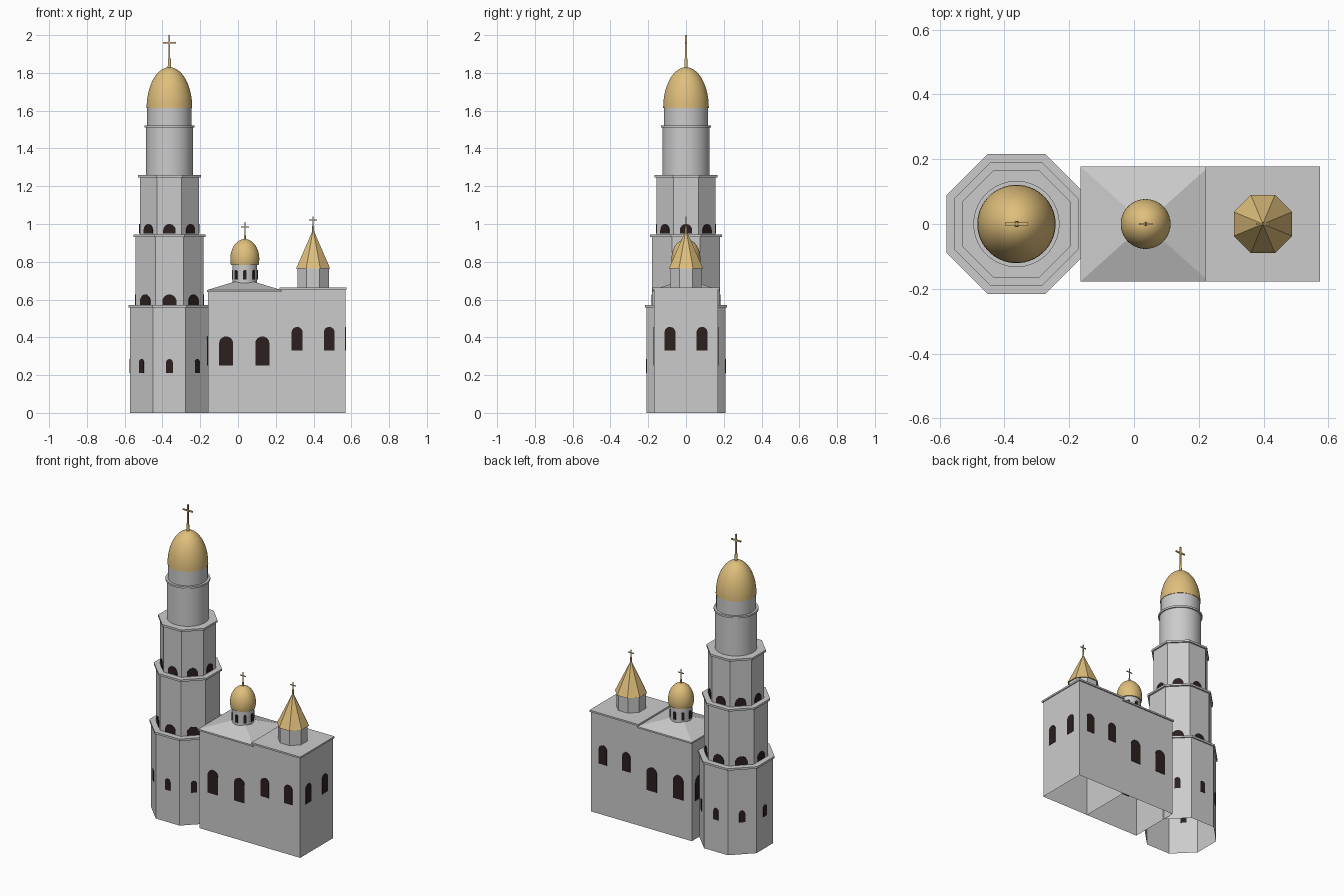
import bpy, bmesh
from math import sin, cos, pi
from mathutils import Matrix

if "Cube" in bpy.data.objects:
    bpy.data.objects.remove(bpy.data.objects["Cube"], do_unlink=True)


def material(name, rgb):
    m = bpy.data.materials.new(name)
    m.use_nodes = True
    m.diffuse_color = (*rgb, 1)
    m.node_tree.nodes["Principled BSDF"].inputs["Base Color"].default_value = (*rgb, 1)
    return m


STONE = material("grey stone", (0.6, 0.6, 0.6))
GOLD = material("dull gold", (0.74, 0.52, 0.2))
DARK = material("dark window", (0.025, 0.014, 0.014))


def finish(name, bm, mat, smooth=False):
    bmesh.ops.recalc_face_normals(bm, faces=bm.faces[:])
    mesh = bpy.data.meshes.new(name)
    bm.to_mesh(mesh)
    bm.free()
    mesh.materials.append(mat)
    ob = bpy.data.objects.new(name, mesh)
    bpy.context.collection.objects.link(ob)
    if smooth:
        bpy.ops.object.select_all(action="DESELECT")
        ob.select_set(True)
        bpy.context.view_layer.objects.active = ob
        bpy.ops.object.shade_smooth_by_angle(angle=pi / 6)
    return ob


def turned(name, cx, profile, mat, sides=48, open_base=False):
    """Stack rings of (radius, z); octagons are sized by their flat sides."""
    bm = bmesh.new()
    rings = []
    for r, z in profile:
        r /= cos(pi / sides) if sides == 8 else 1
        if r == 0:
            rings.append([bm.verts.new((cx, 0, z))] * sides)
            continue
        angles = [2 * pi * (i + 0.5) / sides for i in range(sides)]
        rings.append([bm.verts.new((cx + r * cos(a), r * sin(a), z)) for a in angles])
    for low, high in zip(rings, rings[1:]):
        for i in range(sides):
            j = (i + 1) % sides
            if high[i] is high[j]:
                bm.faces.new((low[i], low[j], high[i]))
            else:
                bm.faces.new((low[i], low[j], high[j], high[i]))
    if not open_base:
        bm.faces.new(rings[0][::-1])
    if profile[-1][0]:
        bm.faces.new(rings[-1])
    return finish(name, bm, mat, sides > 8)


def box(name, x0, x1, half_y, z0, z1, mat, open_base=False):
    bm = bmesh.new()
    bmesh.ops.create_cube(bm, size=1)
    for v in bm.verts:
        v.co = ((x0 + x1) / 2 + v.co.x * (x1 - x0), v.co.y * 2 * half_y, z0 + (v.co.z + 0.5) * (z1 - z0))
    if open_base:
        base = [f for f in bm.faces if all(v.co.z < z0 + 0.001 for v in f.verts)]
        bmesh.ops.delete(bm, geom=base, context="FACES_ONLY")
    return finish(name, bm, mat)


def window(name, cx, angle, dist, offset, width, z0, z1):
    """Thin round-headed plate on a wall facing the given angle."""
    r = width / 2
    outline = [(-r, z0), (r, z0)]
    outline += [(r * cos(pi * i / 12), z1 - r + r * sin(pi * i / 12)) for i in range(13)]
    bm = bmesh.new()
    face = bm.faces.new([bm.verts.new((-0.003, offset + u, z)) for u, z in outline])
    ext = bmesh.ops.extrude_face_region(bm, geom=[face])["geom"]
    bmesh.ops.translate(bm, vec=(0.006, 0, 0), verts=[g for g in ext if isinstance(g, bmesh.types.BMVert)])
    place = Matrix.Translation((cx, 0, 0)) @ Matrix.Rotation(angle, 4, "Z") @ Matrix.Translation((dist, 0, 0))
    bmesh.ops.transform(bm, matrix=place, verts=bm.verts[:])
    return finish(name, bm, DARK)


def cross(name, cx, z0, z_neck, z_bar, z1, half, t):
    turned(name + "_neck", cx, [(2.4 * t, z0 - 0.01), (2 * t, z_neck)], GOLD, 16)
    box(name + "_post", cx - t, cx + t, t, z_neck, z1, GOLD)
    box(name + "_bar", cx - half, cx + half, t, z_bar - t, z_bar + t, GOLD)


def dome(name, cx, r, z_mid, top, drop):
    """Half ellipsoid, continued below its widest ring by the angle drop."""
    n = 16
    a = [-drop + (pi / 2 + drop) * i / n for i in range(n)]
    turned(name, cx, [(r * cos(t), z_mid + (top - z_mid) * sin(t)) for t in a] + [(0, top)], GOLD)


# Bell tower: octagonal tiers with cornices
TOWER = -0.363
tiers = [  # wall flat radius, cornice radius, base, top, window width, sill, head
    (0.208, 0.216, 0.0, 0.57, 0.036, 0.21, 0.285),
    (0.180, 0.191, 0.57, 0.945, 0.076, 0.572, 0.627),
    (0.157, 0.167, 0.945, 1.26, 0.066, 0.949, 1.0),
]
for n, (r, rc, z0, z1, w, sill, head) in enumerate(tiers, 1):
    turned(f"tower_tier_{n}", TOWER, [(r, z0), (r, z1 - 0.013)], STONE, 8, open_base=(n == 1))
    turned(f"tower_cornice_{n}", TOWER, [(rc, z1 - 0.013), (rc, z1)], STONE, 8)
    for i in range(8):
        window(f"tower_window_{n}_{i}", TOWER, i * pi / 4, r, 0, w, sill, head)

# Round belfry, main dome and cross
turned("belfry_drum", TOWER, [(0.125, 1.26), (0.125, 1.51)], STONE)
turned("belfry_ring", TOWER, [(0.133, 1.51), (0.133, 1.522)], STONE)
turned("dome_drum", TOWER, [(0.118, 1.522), (0.118, 1.615)], STONE)
dome("main_dome", TOWER, 0.121, 1.615, 1.83, 0)
cross("main_cross", TOWER, 1.83, 1.875, 1.96, 2.0, 0.035, 0.004)

# Nave and chancel: open-bottomed blocks with eaves
NAVE, CHANCEL = 0.033, 0.398
box("nave_walls", -0.16, 0.226, 0.169, 0, 0.64, STONE, open_base=True)
box("nave_eaves", -0.165, 0.231, 0.177, 0.64, 0.65, STONE)
box("chancel_walls", 0.226, 0.569, 0.169, 0, 0.654, STONE, open_base=True)
box("chancel_eaves", 0.221, 0.575, 0.177, 0.654, 0.665, STONE)

# Low pyramid roof over the nave
bm = bmesh.new()
base = [bm.verts.new((x, y, 0.65)) for x, y in ((-0.165, -0.177), (0.231, -0.177), (0.231, 0.177), (-0.165, 0.177))]
apex = bm.verts.new((NAVE, 0, 0.71))
for i in range(4):
    bm.faces.new((base[i], base[(i + 1) % 4], apex))
finish("nave_roof", bm, STONE)

# Paired arched windows on the long sides and the end walls
for s in (-1, 1):
    for e in (-1, 1):
        window(f"nave_window_{s}_{e}", NAVE, s * pi / 2, 0.169, e * 0.096, 0.074, 0.25, 0.405)
        window(f"chancel_window_{s}_{e}", CHANCEL, s * pi / 2, 0.169, e * 0.085, 0.058, 0.33, 0.455)
    window(f"nave_end_window_{s}", NAVE, pi, 0.193, s * 0.096, 0.074, 0.25, 0.405)
    window(f"chancel_end_window_{s}", CHANCEL, 0, 0.171, s * 0.085, 0.058, 0.33, 0.455)

# Small drum, dome and cross over the nave
turned("nave_drum", 0.036, [(0.066, 0.67), (0.066, 0.79)], STONE)
for i in range(8):
    window(f"drum_window_{i}", 0.036, i * pi / 4, 0.066, 0, 0.018, 0.705, 0.757)
dome("nave_dome", 0.036, 0.077, 0.815, 0.92, 0.32)
cross("nave_cross", 0.036, 0.92, 0.942, 0.985, 1.01, 0.021, 0.0025)

# Octagonal drum, tent roof and cross over the chancel
turned("chancel_drum", CHANCEL, [(0.083, 0.665), (0.083, 0.765)], STONE, 8)
turned("tent_roof", CHANCEL, [(0.09, 0.765), (0, 0.972)], GOLD, 8)
cross("chancel_cross", CHANCEL, 0.965, 0.99, 1.02, 1.04, 0.021, 0.0025)
